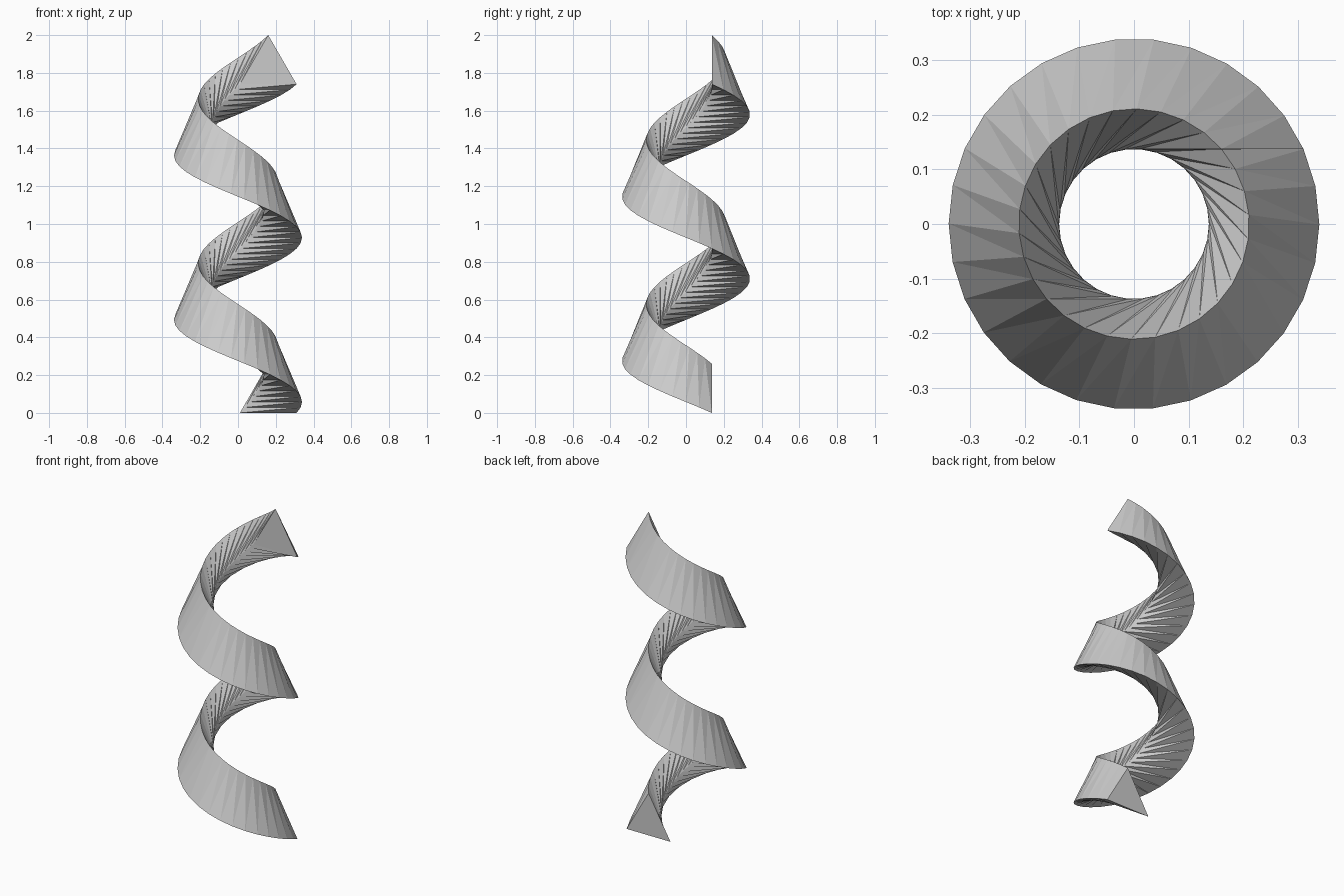
import bpy, bmesh
from math import radians, pi
from mathutils import Matrix, Vector

if "Cube" in bpy.data.objects:
    bpy.data.objects.remove(bpy.data.objects["Cube"])

TURNS, STEPS, PITCH = 2, 30, 0.87
# upright triangular section, offset sideways from the axis (plane y = 0.137)
PROFILE = [Vector((0.01, 0.137, 0)), Vector((0.31, 0.137, 0)), Vector((0.16, 0.137, 0.26))]

bm = bmesh.new()

# sections along the helix, rising clockwise seen from above
rings = []
for i in range(TURNS * STEPS + 1):
    t = i / STEPS
    m = Matrix.Translation((0, 0, PITCH * t)) @ Matrix.Rotation(-2 * pi * t, 4, 'Z')
    rings.append([bm.verts.new(m @ p) for p in PROFILE])

# skin between the sections, split into flat triangles
for a, b in zip(rings, rings[1:]):
    for j in range(3):
        k = (j + 1) % 3
        bm.faces.new((a[j], a[k], b[k]))
        bm.faces.new((a[j], b[k], b[j]))

# end caps
bm.faces.new(rings[0])
bm.faces.new(rings[-1])
bmesh.ops.recalc_face_normals(bm, faces=bm.faces)

mesh = bpy.data.meshes.new("spiral_band")
bm.to_mesh(mesh)
bm.free()
obj = bpy.data.objects.new("spiral_band", mesh)
bpy.context.collection.objects.link(obj)
